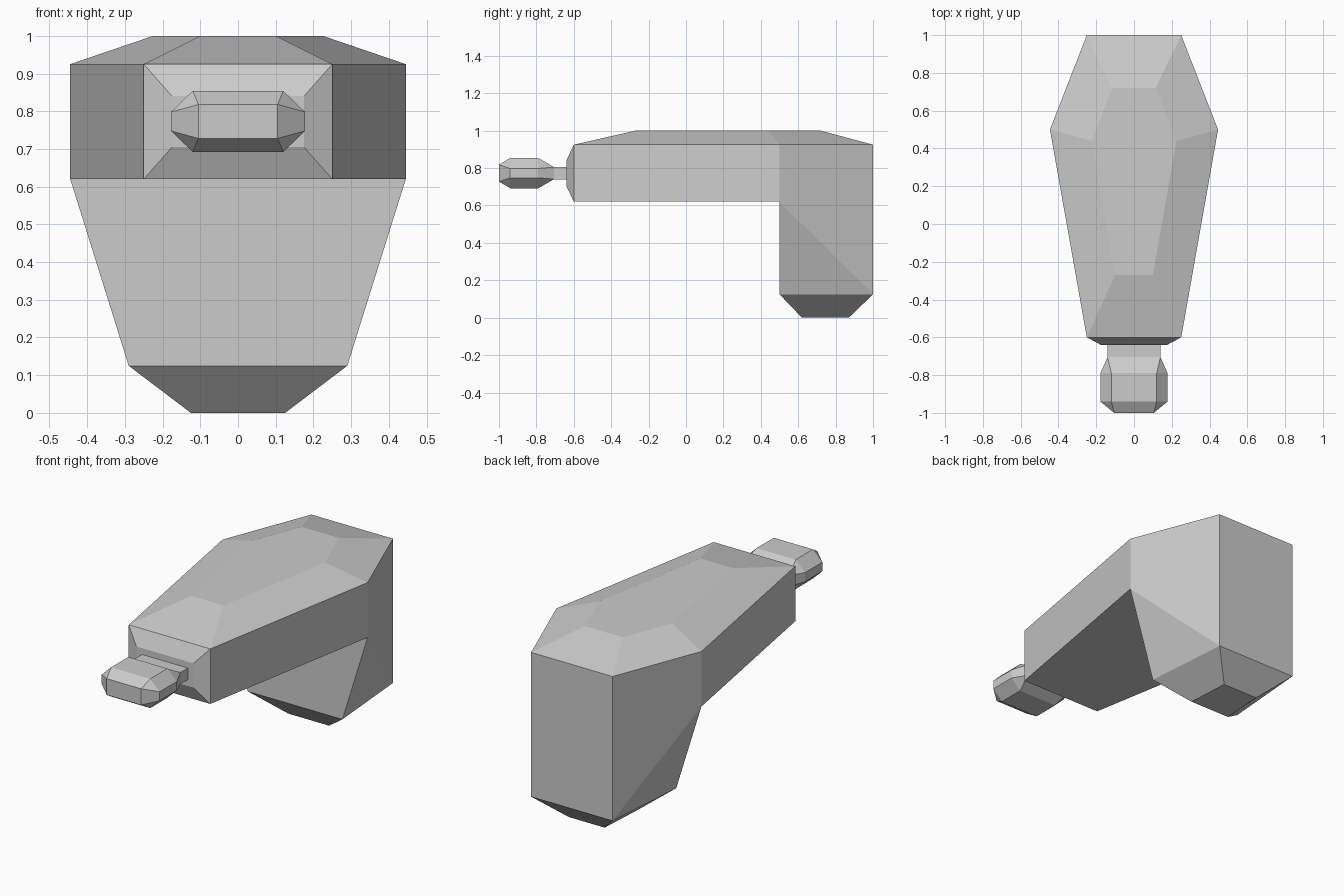
import bpy
import bmesh
from math import radians

cube = bpy.data.objects.get("Cube")
if cube:
    bpy.data.objects.remove(cube, do_unlink=True)

grey = bpy.data.materials.new("plain grey")
grey.use_nodes = True
colour = (0.6, 0.6, 0.6, 1)
grey.diffuse_color = colour
grey.node_tree.nodes["Principled BSDF"].inputs["Base Color"].default_value = colour


def faceted_block(name, half_points, open_above=None):
    """Convex flat-faced block from corner points mirrored across x."""
    bm = bmesh.new()
    for x, y, z in half_points:
        bm.verts.new((x, y, z))
        bm.verts.new((-x, y, z))
    bmesh.ops.convex_hull(bm, input=bm.verts[:])
    bmesh.ops.dissolve_limit(bm, angle_limit=radians(2),
                             verts=bm.verts[:], edges=bm.edges[:])
    bmesh.ops.recalc_face_normals(bm, faces=bm.faces[:])
    # Drop the hidden face where the block meets its neighbour
    if open_above is not None:
        hidden = [f for f in bm.faces if all(v.co.z > open_above for v in f.verts)]
        bmesh.ops.delete(bm, geom=hidden, context='FACES')
    mesh = bpy.data.meshes.new(name)
    bm.to_mesh(mesh)
    bm.free()
    mesh.materials.append(grey)
    obj = bpy.data.objects.new(name, mesh)
    bpy.context.collection.objects.link(obj)
    return obj


# Long body: hexagonal plan, raised roof and bevelled front end
plan = [(0.25, -0.6), (0.445, 0.5), (0.25, 1)]
roof = [(0.10, -0.27, 1), (0.225, 0.44, 1), (0.115, 0.72, 1)]
front_end = [(0.175, -0.64, z) for z in (0.705, 0.84)]
walls = [(x, y, z) for x, y in plan for z in (0.62, 0.925)]
faceted_block("upper_body", walls + roof + front_end)

# Rear leg: tapers toward the floor and ends in a chamfered foot
faceted_block("rear_leg", [
    (0.445, 0.5, 0.62), (0.25, 1, 0.62),
    (0.29, 0.5, 0.125), (0.25, 1, 0.125),
    (0.125, 0.62, 0), (0.11, 0.87, 0),
], open_above=0.6)

# Flat neck joining the tip to the body
faceted_block("neck", [(0.14, y, z) for y in (-0.72, -0.63) for z in (0.74, 0.805)])

# Chamfered tip
mid = 0.773
tip = []
for side in (-1, 1):
    tip += [(0.105, -1, mid + side * 0.045), (0.14, -0.705, mid + side * 0.032)]
    for y in (-0.94, -0.79):
        tip += [(0.12, y, mid + side * 0.081), (0.178, y, mid + side * 0.025)]
faceted_block("front_tip", tip)
